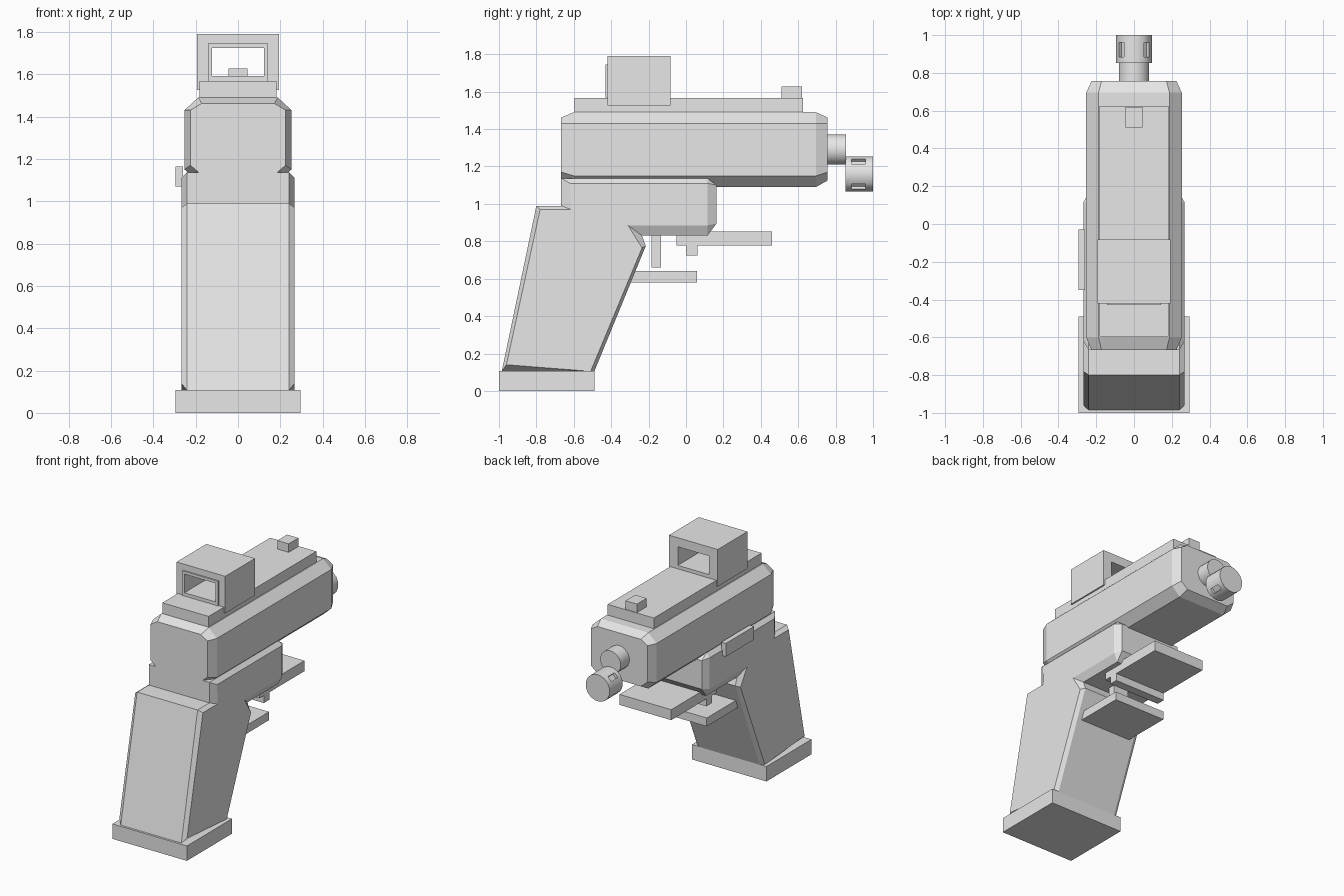
import bpy, bmesh, math
from mathutils import Vector

if "Cube" in bpy.data.objects:
    bpy.data.objects.remove(bpy.data.objects["Cube"])

grey = bpy.data.materials.new("plain grey")
grey.diffuse_color = (0.8, 0.8, 0.8, 1)
grey.use_nodes = True
grey.node_tree.nodes["Principled BSDF"].inputs["Base Color"].default_value = grey.diffuse_color


def finish(name, bm):
    bmesh.ops.remove_doubles(bm, verts=bm.verts, dist=0.0005)
    bmesh.ops.recalc_face_normals(bm, faces=bm.faces)
    me = bpy.data.meshes.new(name)
    bm.to_mesh(me)
    bm.free()
    me.materials.append(grey)
    ob = bpy.data.objects.new(name, me)
    bpy.context.collection.objects.link(ob)
    return ob


def loft(rings, closed=False):
    """Skin a list of equal-length loops; cap the ends or close into a tube."""
    bm = bmesh.new()
    loops = [[bm.verts.new(p) for p in r] for r in rings]
    pairs = list(zip(loops, loops[1:]))
    if closed:
        pairs.append((loops[-1], loops[0]))
    else:
        bm.faces.new(loops[0])
        bm.faces.new(loops[-1])
    n = len(loops[0])
    for a, b in pairs:
        for i in range(n):
            j = (i + 1) % n
            bm.faces.new((a[i], a[j], b[j], b[i]))
    return bm


def box(name, x0, x1, y0, y1, z0, z1):
    ring = lambda y: [(x0, y, z0), (x1, y, z0), (x1, y, z1), (x0, y, z1)]
    return finish(name, loft([ring(y0), ring(y1)]))


def window_frame(name, y0, y1, outer, inner):
    """Rectangular tube along y; outer and inner are (half width, z0, z1)."""
    rect = lambda y, s: [(-s[0], y, s[1]), (s[0], y, s[1]), (s[0], y, s[2]), (-s[0], y, s[2])]
    return finish(name, loft([rect(y0, outer), rect(y1, outer), rect(y1, inner), rect(y0, inner)], True))


def circle(y, z, r, n=16):
    return [(r * math.cos((i + .5) * math.tau / n), y, z + r * math.sin((i + .5) * math.tau / n))
            for i in range(n)]


# slide: octagonal section with tapered ends
def octagon(y, w, wc, z0, z0c, z1c, z1):
    half = [(wc, z0), (w, z0c), (w, z1c), (wc, z1)]
    return [(x, y, z) for x, z in half] + [(-x, y, z) for x, z in reversed(half)]


end = (0.225, 0.172, 1.125, 1.17, 1.43, 1.462)
mid = (0.253, 0.188, 1.09, 1.15, 1.43, 1.49)
finish("slide", loft([octagon(-.667, *end), octagon(-.60, *mid),
                      octagon(.695, *mid), octagon(.757, *end)]))

# frame and grip: one side profile with chamfered flanks
full = [(.163, .895), (.163, 1.10), (.115, 1.137), (-.667, 1.137), (-.667, .99), (-.80, .99),
        (-.985, .105), (-.49, .105), (-.215, .775), (-.235, .83), (.115, .83)]
side = [(.115, .885), (.115, 1.11), (.115, 1.11), (-.62, 1.11), (-.615, .97), (-.78, .97),
        (-.96, .14), (-.51, .105), (-.235, .765), (-.31, .885), (.115, .885)]
finish("frame_and_grip", loft([[(x, y, z) for y, z in prof] for x, prof in
                               ((-.268, side), (-.24, full), (.24, full), (.268, side))]))

# plain blocks
box("magazine_base", -.295, .295, -1, -.49, 0, .107)
box("top_rib", -.183, .183, -.595, .625, 1.47, 1.567)
box("front_sight", -.045, .045, .51, .62, 1.56, 1.628)
box("slide_release", -.295, -.26, -.35, -.03, 1.07, 1.165)
box("accessory_rail", -.205, .205, -.05, .46, .778, .853)
box("rail_lug", -.205, .205, 0, .062, .725, .788)
box("guard_bar", -.205, .205, -.32, .058, .58, .64)
box("trigger", -.06, .06, -.185, -.135, .66, .84)

# optic housing with a see-through window and raised rear rim
opening = (.123, 1.592, 1.725)
window_frame("optic_housing", -.42, -.083, (.193, 1.525, 1.79), opening)
window_frame("optic_rim", -.43, -.415, (.142, 1.568, 1.745), opening)

# barrel
barrel = finish("barrel", loft([circle(.74, 1.29, .082), circle(.855, 1.29, .082)]))

# muzzle piece with four diagonal slots
bm = loft([circle(y, 1.16, .096) for y in (.852, .885, .96, 1.0)])
bm.normal_update()
slots = []
for f in bm.faces:
    c = f.calc_center_median()
    angle = math.degrees(math.atan2(c.z - 1.16, c.x)) % 90
    if len(f.verts) == 4 and .9 < c.y < .95 and abs(angle - 45) < 8:
        slots.append(f)
for f in slots:
    c = f.calc_center_median()
    inward = Vector((-c.x, 0, 1.16 - c.z)).normalized() * .02
    new = bmesh.ops.extrude_discrete_faces(bm, faces=[f])["faces"][0]
    bmesh.ops.translate(bm, verts=new.verts, vec=inward)
muzzle = finish("muzzle_piece", bm)

# smooth the round parts
for ob in (barrel, muzzle):
    bpy.ops.object.select_all(action='DESELECT')
    ob.select_set(True)
    bpy.context.view_layer.objects.active = ob
    bpy.ops.object.shade_smooth_by_angle(angle=math.radians(35))
